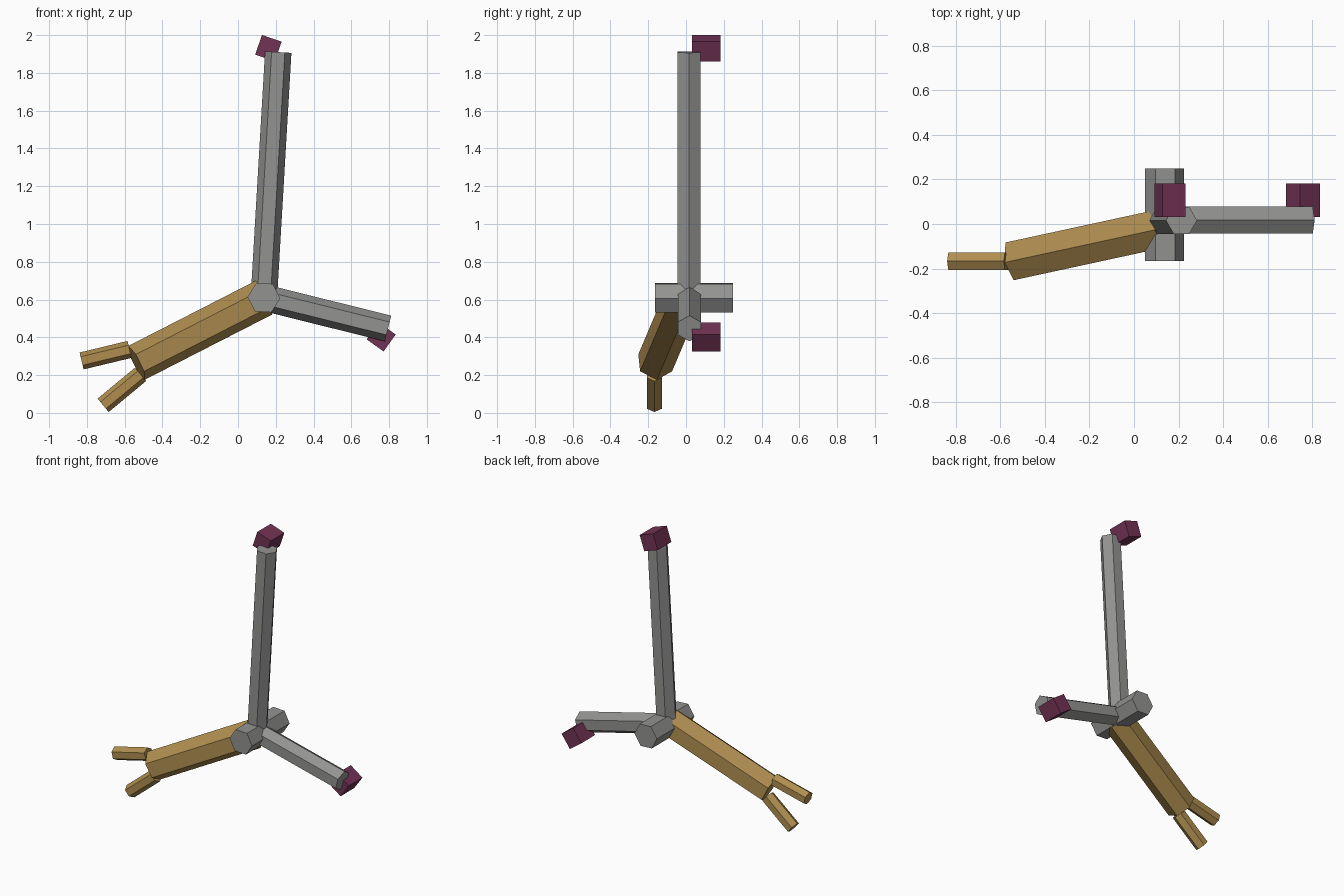
import bpy
import math
from mathutils import Matrix, Vector

if "Cube" in bpy.data.objects:
    bpy.data.objects.remove(bpy.data.objects["Cube"], do_unlink=True)


def material(name, rgb):
    mat = bpy.data.materials.new(name)
    mat.use_nodes = True
    mat.diffuse_color = (*rgb, 1)
    mat.node_tree.nodes["Principled BSDF"].inputs["Base Color"].default_value = (*rgb, 1)
    return mat


GREY = material("warm grey", (0.29, 0.29, 0.285))
GOLD = material("dull gold", (0.43, 0.27, 0.08))
PLUM = material("plum", (0.17, 0.033, 0.09))


def finish(name, mat):
    obj = bpy.context.object
    obj.name = obj.data.name = name
    obj.data.materials.append(mat)
    return obj


def hex_bar(name, start, end, radius, mat, roll=0):
    """Six-sided bar between two points with one edge facing upward."""
    start, end = Vector(start), Vector(end)
    axis = (end - start).normalized()
    side = Vector((0, 0, 1)).cross(axis).normalized()
    up = axis.cross(side)
    bpy.ops.mesh.primitive_cylinder_add(vertices=6, radius=radius, depth=(end - start).length)
    frame = Matrix((side, up, axis)).transposed().to_4x4()
    obj = finish(name, mat)
    obj.matrix_world = (Matrix.Translation((start + end) / 2) @ frame
                        @ Matrix.Rotation(math.radians(roll), 4, "Z"))
    return obj


def block(name, centre, tilt):
    bpy.ops.mesh.primitive_cube_add(size=1, location=centre,
                                    rotation=(0, math.radians(tilt), 0))
    obj = finish(name, PLUM)
    obj.scale = (0.11, 0.15, 0.11)
    return obj


# Central hub running front to back
hex_bar("hub", (0.137, -0.165, 0.61), (0.137, 0.25, 0.61), 0.087, GREY, roll=33)

# Grey arms
hex_bar("upright_arm", (0.137, 0.016, 0.61), (0.213, 0.016, 1.91), 0.07, GREY)
hex_bar("side_arm", (0.137, 0.018, 0.61), (0.794, 0.018, 0.447), 0.07, GREY)

# Gold arm with two prongs
hex_bar("gold_arm", (0.137, -0.017, 0.61), (-0.537, -0.163, 0.265), 0.1, GOLD)
hex_bar("upper_prong", (-0.574, -0.167, 0.336), (-0.828, -0.167, 0.275), 0.046, GOLD)
hex_bar("lower_prong", (-0.516, -0.167, 0.204), (-0.714, -0.167, 0.040), 0.046, GOLD)

# Blocks behind the arm tips
block("upright_arm_block", (0.161, 0.107, 1.931), 19)
block("side_arm_block", (0.758, 0.107, 0.402), 35.4)
